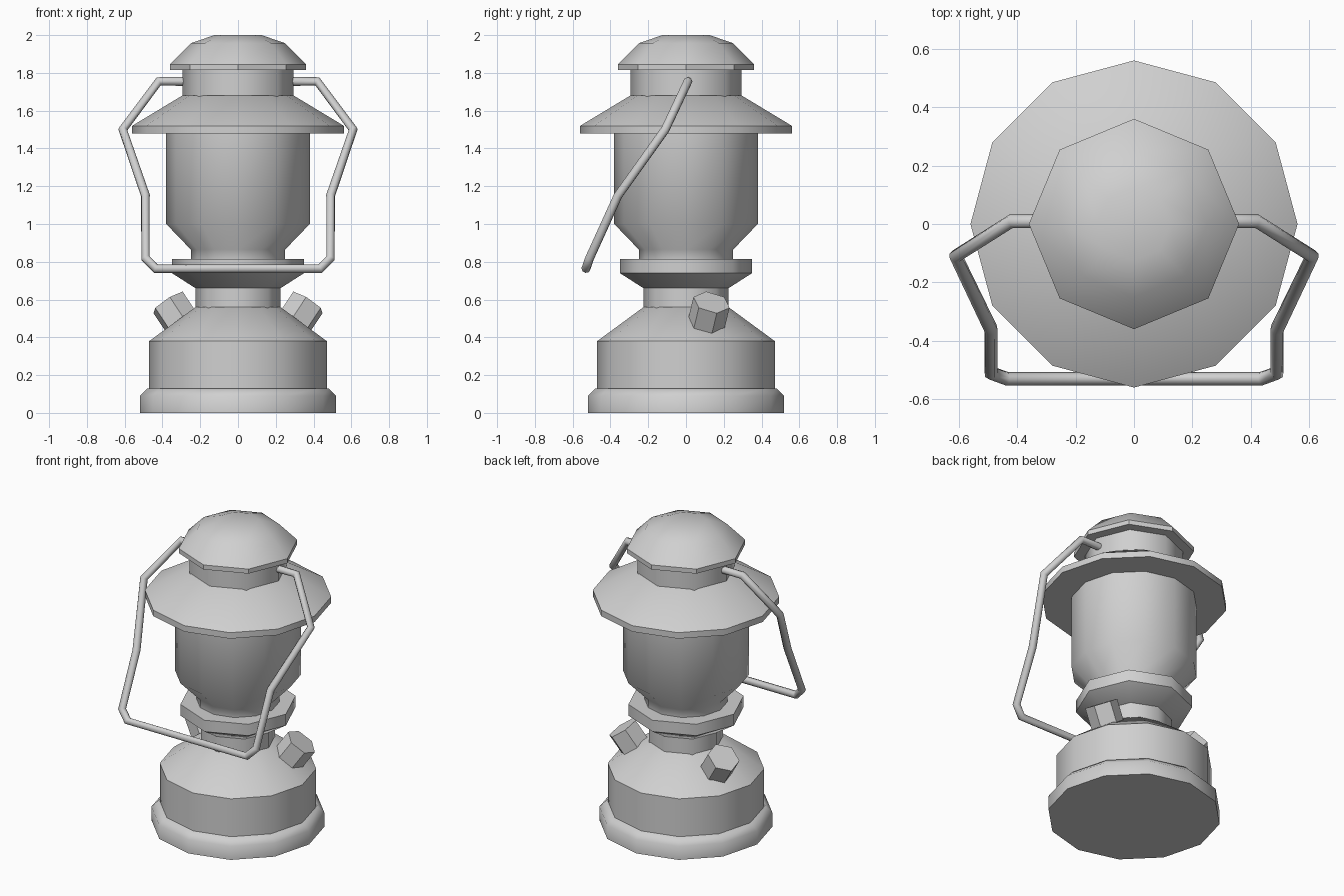
import bpy, bmesh, math
from mathutils import Matrix, Vector

cube = bpy.data.objects.get("Cube")
if cube:
    bpy.data.objects.remove(cube, do_unlink=True)

grey = bpy.data.materials.new("plain_grey")
grey.use_nodes = True
colour = (0.63, 0.63, 0.63, 1)
grey.diffuse_color = colour
grey.node_tree.nodes["Principled BSDF"].inputs["Base Color"].default_value = colour


def smooth(obj, angle):
    bpy.ops.object.select_all(action="DESELECT")
    obj.select_set(True)
    bpy.context.view_layer.objects.active = obj
    bpy.ops.object.shade_smooth_by_angle(angle=math.radians(angle))


def lathe(name, sides, profile, angle=50, matrix=None):
    """Turn a (radius, height) profile into a closed solid."""
    bm = bmesh.new()
    rings = []
    for r, z in profile:
        turns = [2 * math.pi * i / sides for i in range(sides)]
        rings.append([bm.verts.new((r * math.cos(a), r * math.sin(a), z)) for a in turns])
    for low, high in zip(rings, rings[1:]):
        for i in range(sides):
            j = (i + 1) % sides
            bm.faces.new((low[i], low[j], high[j], high[i]))
    bm.faces.new(rings[0][::-1])
    bm.faces.new(rings[-1])
    if matrix:
        bm.transform(matrix)
    mesh = bpy.data.meshes.new(name)
    bm.to_mesh(mesh)
    bm.free()
    mesh.materials.append(grey)
    obj = bpy.data.objects.new(name, mesh)
    bpy.context.collection.objects.link(obj)
    smooth(obj, angle)
    return obj


# Fuel tank with rolled foot and sloping shoulder
lathe("foot", 12, [(0.52, 0), (0.52, 0.09), (0.48, 0.13)])
lathe("tank", 12, [(0.47, 0.1), (0.47, 0.38), (0.225, 0.56)])

# Neck and flared collar
lathe("neck", 8, [(0.225, 0.5), (0.225, 0.68)])
lathe("collar", 8, [(0.225, 0.66), (0.35, 0.74), (0.35, 0.815)])

# Glass globe
lathe("globe", 12, [(0.25, 0.8), (0.25, 0.865), (0.38, 1.0), (0.38, 1.5)])

# Hood, vent and domed cap
lathe("hood", 12, [(0.56, 1.48), (0.56, 1.52), (0.295, 1.68)])
lathe("vent", 8, [(0.295, 1.64), (0.295, 1.82)])
lathe("cap", 8, [(0.36, 1.815), (0.36, 1.845), (0.25, 1.957), (0.125, 2.0)], 40)

# Hexagonal filler caps, square to the shoulder
for name, turn, side in (("left_filler_cap", 20, 1), ("right_filler_cap", 160, -1)):
    place = (Matrix.Translation((side * 0.37, 0.135, 0.585))
             @ Matrix.Rotation(math.radians(turn), 4, "Z")
             @ Matrix.Rotation(math.radians(35), 4, "Y"))
    lathe(name, 6, [(0.1, -0.2), (0.1, 0)], 30, place)

# Carrying handle, one bent rod mirrored across the middle
half = [(0.28, 0.01, 1.755), (0.42, 0.01, 1.755), (0.61, -0.11, 1.5),
        (0.49, -0.36, 1.15), (0.49, -0.51, 0.82), (0.435, -0.53, 0.763)]
path = half + [(-x, y, z) for x, y, z in reversed(half)]
curve = bpy.data.curves.new("handle", "CURVE")
curve.dimensions = "3D"
curve.bevel_depth = 0.024
curve.bevel_resolution = 2
curve.use_fill_caps = True
spline = curve.splines.new("POLY")
spline.points.add(len(path) - 1)
for point, co in zip(spline.points, path):
    point.co = (*co, 1)
curve.materials.append(grey)
handle = bpy.data.objects.new("handle", curve)
bpy.context.collection.objects.link(handle)
bpy.ops.object.select_all(action="DESELECT")
handle.select_set(True)
bpy.context.view_layer.objects.active = handle
bpy.ops.object.convert(target="MESH")
smooth(bpy.context.view_layer.objects.active, 50)
